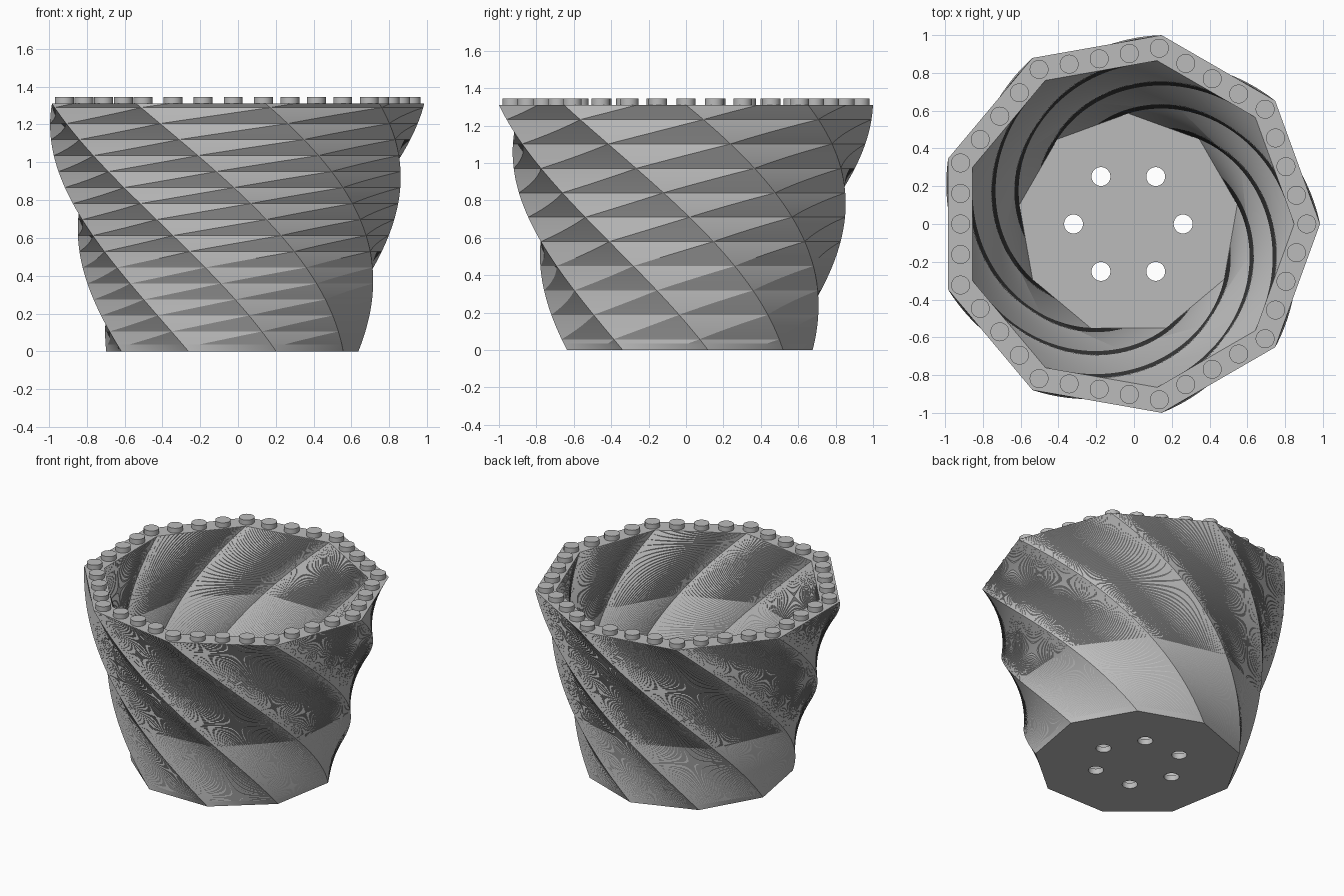
import bpy, bmesh
from math import sin, cos, radians

if "Cube" in bpy.data.objects:
    bpy.data.objects.remove(bpy.data.objects["Cube"])

SIDES, SLICES = 9, 480
CX = -0.03                      # the odd-sided outline is off-centre
RIM_Z, FLOOR_Z = 1.31, 0.04
BASE_R, RIM_R = 0.677, 1.015
INNER = 0.865                   # inner outline relative to the outer one
STUD_H = 0.035

grey = bpy.data.materials.new("light_grey")
grey.use_nodes = True
colour = (0.5, 0.5, 0.5, 1)
grey.diffuse_color = colour
grey.node_tree.nodes["Principled BSDF"].inputs["Base Color"].default_value = colour


def finish(bm, name):
    """Turn a bmesh into a shaded object with the shared material."""
    bmesh.ops.recalc_face_normals(bm, faces=bm.faces)
    mesh = bpy.data.meshes.new(name)
    bm.to_mesh(mesh)
    bm.free()
    mesh.materials.append(grey)
    obj = bpy.data.objects.new(name, mesh)
    bpy.context.collection.objects.link(obj)
    return obj


def smooth(obj):
    bpy.ops.object.select_all(action="DESELECT")
    obj.select_set(True)
    bpy.context.view_layer.objects.active = obj
    bpy.ops.object.shade_smooth_by_angle(angle=radians(30))


def corner(radius, degrees):
    return CX + radius * cos(radians(degrees)), radius * sin(radians(degrees))


def ring(bm, t, scale, z0):
    """One polygon slice, t running from base (0) to rim (1)."""
    radius = (BASE_R + (RIM_R - BASE_R) * t) * scale
    z = z0 + (RIM_Z - z0) * t
    return [bm.verts.new((*corner(radius, 90 * (1 - t) + 360 * i / SIDES), z))
            for i in range(SIDES)]


def cylinder(bm, x, y, z0, z1, radius):
    made = bmesh.ops.create_cone(bm, cap_ends=True, segments=32, radius1=radius,
                                 radius2=radius, depth=z1 - z0)
    bmesh.ops.translate(bm, verts=made["verts"], vec=(x, y, (z0 + z1) / 2))


# Twisted wall: outer skin up, over the rim, inner skin down
bm = bmesh.new()
steps = [s / SLICES for s in range(SLICES + 1)]
rings = [ring(bm, t, 1, 0) for t in steps]
rings += [ring(bm, t, INNER, FLOOR_Z) for t in reversed(steps)]
for a, b in zip(rings, rings[1:] + rings[:1]):
    for i in range(SIDES):
        j = (i + 1) % SIDES
        bm.faces.new((a[i], a[j], b[i]))
        bm.faces.new((a[j], b[j], b[i]))
smooth(finish(bm, "twisted_wall"))

# Floor slab with six drain holes
bm = bmesh.new()
made = bmesh.ops.create_cone(bm, cap_ends=True, segments=SIDES, radius1=BASE_R,
                             radius2=BASE_R - 0.02, depth=FLOOR_Z)
bmesh.ops.translate(bm, verts=made["verts"], vec=(CX, 0, FLOOR_Z / 2))
floor = finish(bm, "floor")

bm = bmesh.new()
for k in range(6):
    cylinder(bm, *corner(0.29, 60 * k), -0.1, 0.2, 0.05)
cutter = finish(bm, "drain_hole_cutter")
cutter.hide_render = True
cutter.hide_set(True)
cut = floor.modifiers.new("drain_holes", "BOOLEAN")
cut.operation = "DIFFERENCE"
cut.solver = "EXACT"
cut.object = cutter
bpy.context.view_layer.objects.active = floor
bpy.ops.object.modifier_apply(modifier=cut.name)
bpy.data.objects.remove(cutter)
smooth(floor)

# Round studs spaced along the rim, four per side
bm = bmesh.new()
for i in range(SIDES):
    x0, y0 = corner(0.945, 360 * i / SIDES)
    x1, y1 = corner(0.945, 360 * (i + 1) / SIDES)
    for k in range(4):
        f = k / 4
        cylinder(bm, x0 + (x1 - x0) * f, y0 + (y1 - y0) * f,
                 RIM_Z, RIM_Z + STUD_H, 0.05)
smooth(finish(bm, "rim_studs"))
